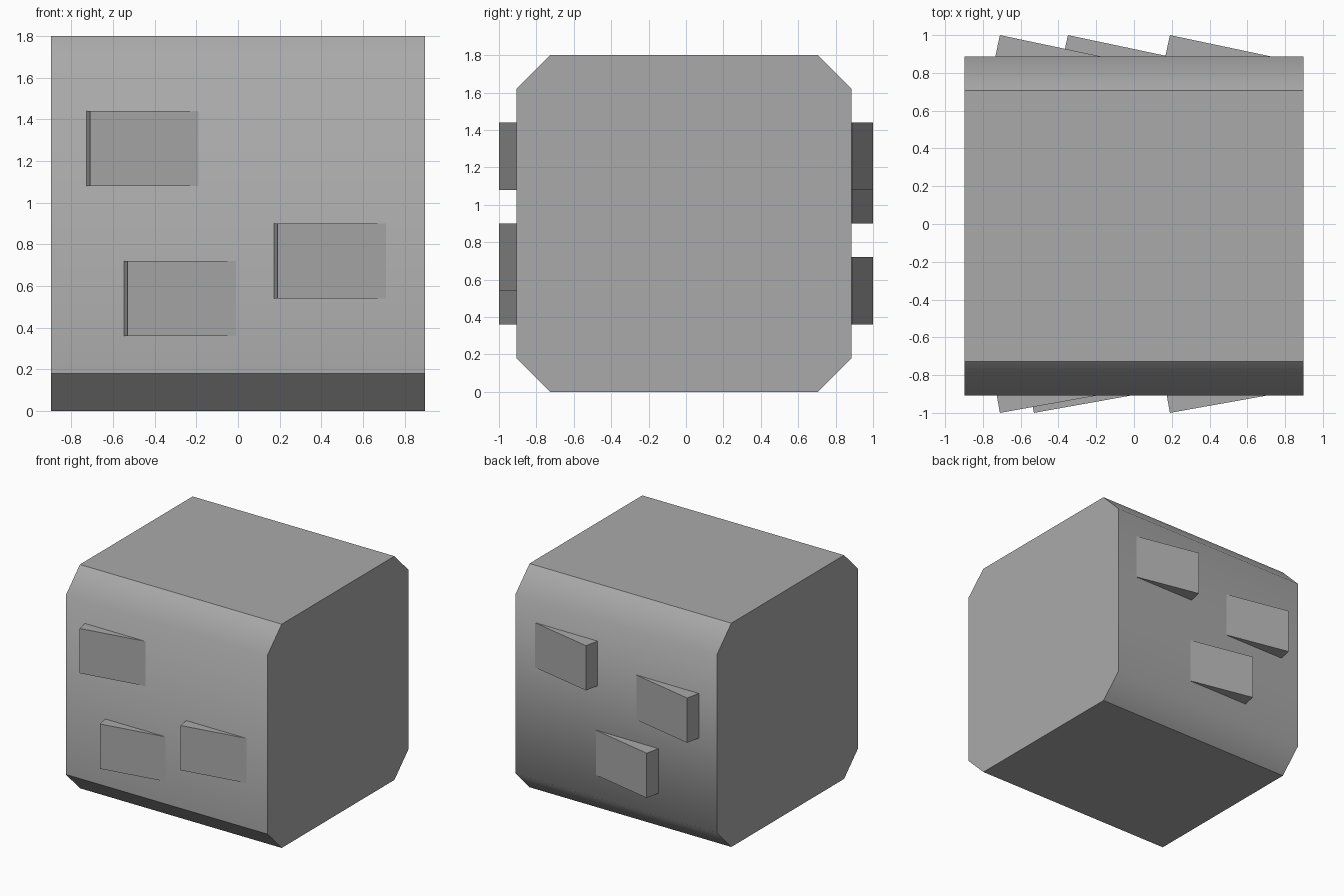
import bpy, bmesh
from math import tan
from mathutils import Vector

cube = bpy.data.objects.get("Cube")
if cube:
    bpy.data.objects.remove(cube, do_unlink=True)

GREY = (0.4, 0.4, 0.4, 1.0)
stone = bpy.data.materials.new("stone_grey")
stone.use_nodes = True
stone.diffuse_color = GREY
stone.node_tree.nodes["Principled BSDF"].inputs["Base Color"].default_value = GREY


def prism(name, profile, offset):
    """Extrude a closed profile of points along an offset vector."""
    bm = bmesh.new()
    face = bm.faces.new([bm.verts.new(p) for p in profile])
    new = bmesh.ops.extrude_face_region(bm, geom=[face])["geom"]
    bmesh.ops.translate(bm, vec=offset,
                        verts=[v for v in new if isinstance(v, bmesh.types.BMVert)])
    bmesh.ops.recalc_face_normals(bm, faces=bm.faces)
    mesh = bpy.data.meshes.new(name)
    bm.to_mesh(mesh)
    bm.free()
    mesh.materials.append(stone)
    obj = bpy.data.objects.new(name, mesh)
    bpy.context.collection.objects.link(obj)
    return obj


# Block body: chamfered square section running across x
HALF, TOP, CUT = 0.898, 1.8, 0.18
FRONT, BACK = -0.907, 0.886
section = [(FRONT + CUT, 0), (BACK - CUT, 0), (BACK, CUT), (BACK, TOP - CUT),
           (BACK - CUT, TOP), (FRONT + CUT, TOP), (FRONT, TOP - CUT), (FRONT, CUT)]
body = prism("block_body", [(-HALF, y, z) for y, z in section], Vector((2 * HALF, 0, 0)))

# The walls blend softly into their chamfers, apart from the front lower one
bm = bmesh.new()
bm.from_mesh(body.data)
for f in bm.faces:
    f.smooth = True
for e in bm.edges:
    mid = (e.verts[0].co + e.verts[1].co) / 2
    along = abs(mid.x) < 0.01
    on_wall = mid.y > BACK - 0.01 or (mid.y < FRONT + 0.01 and mid.z > 1)
    e.smooth = along and on_wall
bm.to_mesh(body.data)
bm.free()


# Raised slabs: tilted bricks, proud at the -x end and sinking into the wall
def slab(name, x, z, side):
    wall, tilt = (FRONT, 0.177) if side < 0 else (BACK, 0.208)
    length, depth, height = 0.53, 0.2, 0.36
    tip = Vector((x, side, z))
    end = tip + Vector((length, -side * length * tan(tilt), 0))
    inward = Vector((-depth * tan(tilt), -side * depth, 0))
    prism(name, [tip, end, end + inward, tip + inward], Vector((0, 0, height)))


for i, (x, z) in enumerate([(-0.71, 1.08), (0.19, 0.54), (-0.53, 0.36)]):
    slab(f"front_slab_{i + 1}", x, z, -1)
for i, (x, z) in enumerate([(0.19, 1.08), (-0.71, 0.9), (-0.35, 0.36)]):
    slab(f"back_slab_{i + 1}", x, z, 1)
